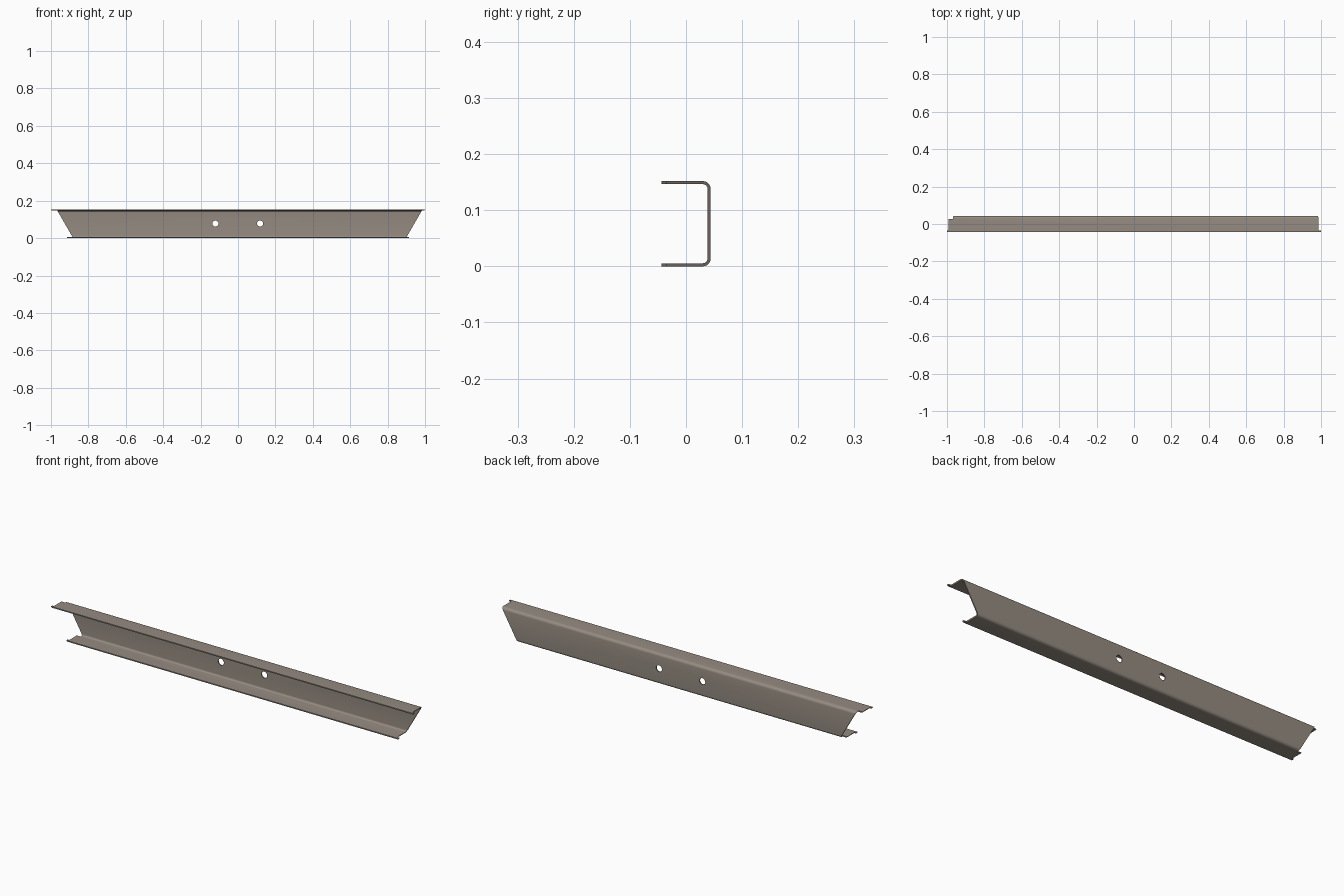
import bpy, bmesh, math
from mathutils import Vector

if "Cube" in bpy.data.objects:
    bpy.data.objects.remove(bpy.data.objects["Cube"])

H, Y0, Y1, T = 0.152, -0.044, 0.044, 0.0055   # height, front, back, sheet thickness
R_OUT = 0.014                                 # outer bend radius
SLOPE = math.tan(math.radians(30))            # slant of the cut ends


def prism(name, points, direction):
    """Closed solid from a planar outline swept along a direction."""
    bm = bmesh.new()
    face = bm.faces.new([bm.verts.new(p) for p in points])
    swept = bmesh.ops.extrude_face_region(bm, geom=[face])
    verts = [v for v in swept["geom"] if isinstance(v, bmesh.types.BMVert)]
    bmesh.ops.translate(bm, verts=verts, vec=Vector(direction))
    bmesh.ops.recalc_face_normals(bm, faces=bm.faces)
    mesh = bpy.data.meshes.new(name)
    bm.to_mesh(mesh)
    bm.free()
    obj = bpy.data.objects.new(name, mesh)
    bpy.context.collection.objects.link(obj)
    return obj


def arc(cy, cz, r, a0, a1, n=6):
    angles = [math.radians(a0 + (a1 - a0) * i / n) for i in range(n + 1)]
    return [(cy + r * math.cos(a), cz + r * math.sin(a)) for a in angles]


def cut(target, cutter):
    mod = target.modifiers.new("cut", 'BOOLEAN')
    mod.operation = 'DIFFERENCE'
    mod.solver = 'EXACT'
    mod.object = cutter
    bpy.context.view_layer.objects.active = target
    bpy.ops.object.modifier_apply(modifier=mod.name)
    bpy.data.objects.remove(cutter)


# Bent sheet channel, open to the front
cy, lo, hi, r_in = Y1 - R_OUT, R_OUT, H - R_OUT, R_OUT - T
profile = ([(Y0, 0)] + arc(cy, lo, R_OUT, -90, 0) + arc(cy, hi, R_OUT, 0, 90)
           + [(Y0, H), (Y0, H - T)] + arc(cy, hi, r_in, 90, 0)
           + arc(cy, lo, r_in, 0, -90) + [(Y0, T)])
channel = prism("channel_beam", [(-1.05, y, z) for y, z in profile], (2.1, 0, 0))

# Slanted ends, stepped back from the lips to the flanges to the web
for side, top_x, y_from in [(-1, 1.0, -0.1), (-1, 0.991, -0.034), (-1, 0.969, 0.026),
                            (1, 1.0, -0.1), (1, 0.986, -0.034)]:
    edge = lambda z: side * (top_x - (H - z) * SLOPE)
    outline = [(side * 1.3, -0.1), (edge(-0.1), -0.1), (edge(0.3), 0.3), (side * 1.3, 0.3)]
    cut(channel, prism("end_cutter", [(x, y_from, z) for x, z in outline],
                       (0, 0.1 - y_from, 0)))

# Two bolt holes through the web
for x in (-0.121, 0.118):
    ring = [(x + 0.016 * math.cos(k * math.tau / 24), 0.0,
             0.078 + 0.016 * math.sin(k * math.tau / 24)) for k in range(24)]
    cut(channel, prism("hole_cutter", ring, (0, 0.1, 0)))

# Warm grey metal
metal = bpy.data.materials.new("warm_grey_metal")
metal.diffuse_color = (0.30, 0.26, 0.22, 1)
metal.use_nodes = True
metal.node_tree.nodes["Principled BSDF"].inputs["Base Color"].default_value = metal.diffuse_color
channel.data.materials.clear()
channel.data.materials.append(metal)
for poly in channel.data.polygons:
    poly.material_index = 0

bpy.ops.object.select_all(action='DESELECT')
channel.select_set(True)
bpy.context.view_layer.objects.active = channel
bpy.ops.object.shade_smooth_by_angle(angle=math.radians(30))
